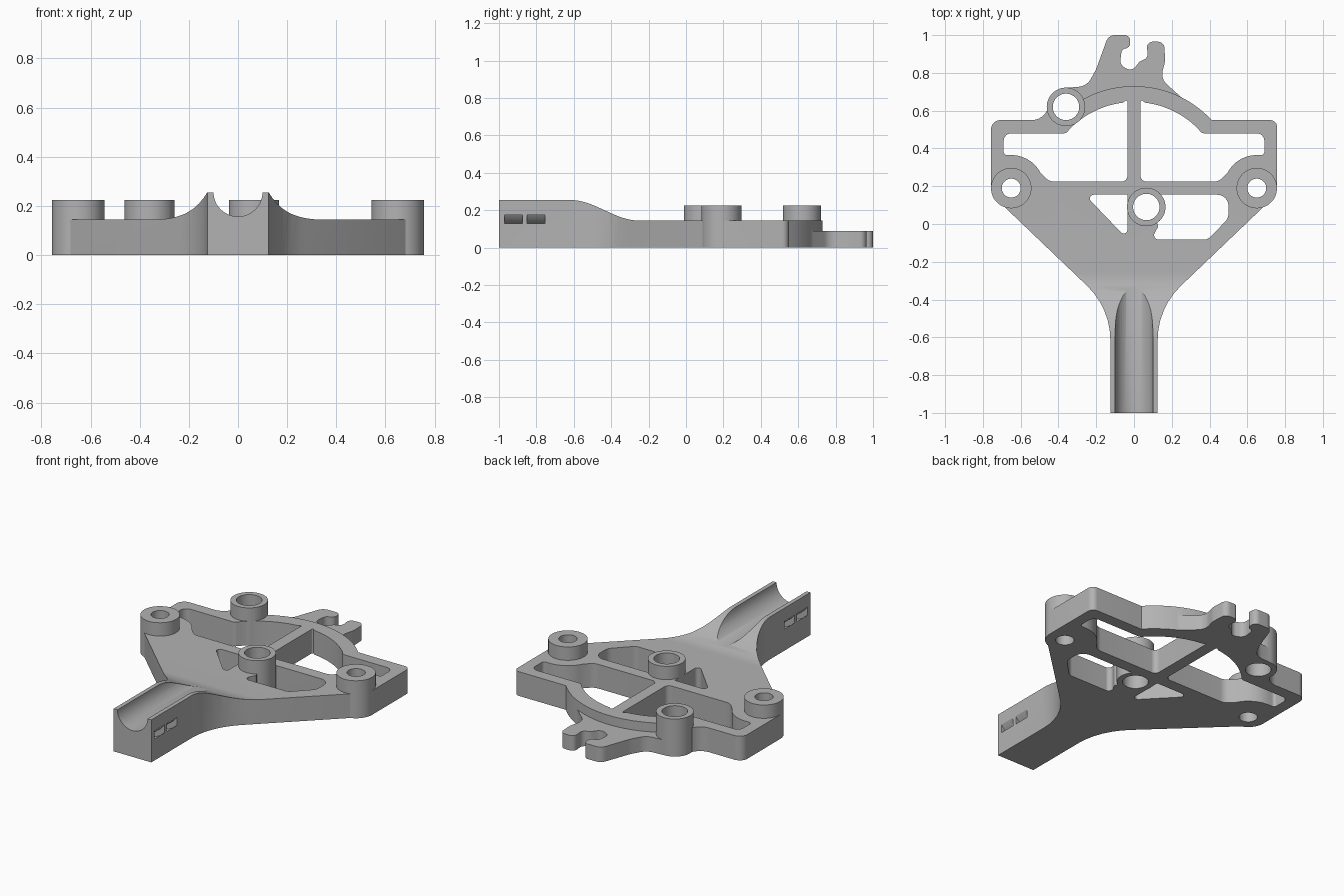
import bpy, bmesh, math
from mathutils import Vector

cube = bpy.data.objects.get("Cube")
if cube:
    bpy.data.objects.remove(cube, do_unlink=True)

grey = bpy.data.materials.new("plain_grey")
grey.use_nodes = True
grey.diffuse_color = (0.45, 0.45, 0.45, 1)
grey.node_tree.nodes["Principled BSDF"].inputs["Base Color"].default_value = grey.diffuse_color


def arc(cx, cy, r, a0, a1, n=24):
    """Points on a circular arc, angles in degrees."""
    steps = [math.radians(a0 + (a1 - a0) * i / n) for i in range(n + 1)]
    return [(cx + r * math.cos(a), cy + r * math.sin(a)) for a in steps]


def rounded(corners):
    """Polygon with a fillet at each (x, y, radius) corner; (x, y) stays sharp."""
    out = []
    for i, c in enumerate(corners):
        p = Vector(c[:2])
        if len(c) == 2:
            out.append(p)
            continue
        to_prev = Vector(corners[i - 1][:2]) - p
        to_next = Vector(corners[(i + 1) % len(corners)][:2]) - p
        half = to_prev.angle(to_next) / 2
        t = min(c[2] / math.tan(half), 0.49 * min(to_prev.length, to_next.length))
        r = t * math.tan(half)
        d1, d2 = to_prev.normalized(), to_next.normalized()
        centre = p + (d1 + d2).normalized() * r / math.sin(half)
        s, e = p + d1 * t - centre, p + d2 * t - centre
        a = math.atan2(s.y, s.x)
        sweep = (math.atan2(e.y, e.x) - a + math.pi) % math.tau - math.pi
        n = max(3, int(abs(sweep) / 0.12))
        out += [centre + r * Vector((math.cos(a + sweep * k / n), math.sin(a + sweep * k / n)))
                for k in range(n + 1)]
    return out


def prism(name, outline, lo, hi, axis="z"):
    """Extrude an outline along an axis between lo and hi."""
    place = {"z": lambda u, v, w: (u, v, w),
             "y": lambda u, v, w: (u, w, v),
             "x": lambda u, v, w: (w, u, v)}[axis]
    bm = bmesh.new()
    base = bm.faces.new([bm.verts.new(place(p[0], p[1], lo)) for p in outline])
    new = bmesh.ops.extrude_face_region(bm, geom=[base])["geom"]
    bmesh.ops.translate(bm, vec=place(0, 0, hi - lo),
                        verts=[g for g in new if isinstance(g, bmesh.types.BMVert)])
    bmesh.ops.recalc_face_normals(bm, faces=bm.faces)
    mesh = bpy.data.meshes.new(name)
    bm.to_mesh(mesh)
    bm.free()
    mesh.materials.append(grey)
    obj = bpy.data.objects.new(name, mesh)
    bpy.context.collection.objects.link(obj)
    return obj


def combine(target, other, operation):
    mod = target.modifiers.new("combine", "BOOLEAN")
    mod.operation, mod.solver, mod.object = operation, "EXACT", other
    bpy.context.view_layer.objects.active = target
    bpy.ops.object.modifier_apply(modifier=mod.name)
    bpy.data.objects.remove(other, do_unlink=True)


def mirrored(points):
    return [(-p[0],) + tuple(p[1:]) for p in reversed(points)]


# Plate and arm outline
side = [(0.125, -1), (0.125, -0.445, 0.4), (0.68, 0.085), (0.757, 0.19)]
arch = arc(0, 0.17, 0.56, 43, 122)
plan = rounded(side + [(0.757, 0.55, 0.035), (0.41, 0.55)] + arch
               + [(-0.43, 0.68), (-0.48, 0.55, 0.09), (-0.757, 0.55, 0.05)] + mirrored(side))
body = prism("bracket_body", plan, 0, 0.4)

# Side profile: tall arm easing down to the thin plate
ramp = [(-0.62 + 0.37 * i / 24, 0.2 + 0.055 * math.cos(math.pi * i / 24)) for i in range(25)]
profile = [(-1.1, 0), (-1.1, 0.255)] + ramp + [(1.1, 0.145), (1.1, 0)]
combine(body, prism("height_profile", profile, -1, 1, "x"), "INTERSECT")

# Thin hooked tongue behind the arch
hook = [(0.4, 0.54), (0.24, 0.68, 0.3), (0.14, 0.77, 0.08), (0.165, 0.86, 0.1), (0.16, 0.965, 0.035),
        (0.065, 0.965, 0.03), (0.075, 0.88, 0.05), (0.03, 0.86, 0.03), (-0.01, 0.81, 0.035),
        (-0.075, 0.84, 0.04), (-0.065, 0.925, 0.03), (-0.02, 0.935, 0.03), (-0.02, 1, 0.03),
        (-0.135, 1, 0.05), (-0.2, 0.82, 0.2), (-0.25, 0.73, 0.08), (-0.37, 0.72)]
tongue = rounded(hook) + arc(0, 0.17, 0.52, 128, 48)
combine(body, prism("hook_tongue", tongue, 0, 0.09), "UNION")

# Weight-saving windows
large = ([(0.035, 0.225, 0.03), (0.45, 0.225, 0.06)] + arc(0.65, 0.19, 0.175, 152, 88, 12)
         + [(0.69, 0.365, 0.03), (0.69, 0.48, 0.04), (0.36, 0.48, 0.03)]
         + arc(0, 0.17, 0.476, 45, 83) + [(0.035, 0.66, 0.03)])
triangle = [(-0.26, 0.155, 0.02), (-0.035, 0.155), (-0.035, -0.08, 0.02)]
pocket = [(0.1, 0.155), (0.5, 0.155, 0.06), (0.5, 0.03, 0.06), (0.39, -0.083, 0.05),
          (0.09, -0.083, 0.05), (0.13, -0.01, 0.02), (0.1, 0.04)]
for corners in (large, mirrored(large), triangle, pocket):
    combine(body, prism("window_cutter", rounded(corners), -0.1, 0.5), "DIFFERENCE")

# Screw bosses with through holes
bosses = [(-0.65, 0.19, 0.107, 0.05), (0.65, 0.19, 0.107, 0.05),
          (-0.36, 0.62, 0.102, 0.07), (0.065, 0.09, 0.102, 0.07)]
for x, y, outer, hole in bosses:
    combine(body, prism("boss", arc(x, y, outer, 0, 360, 48)[:-1], 0, 0.225), "UNION")
for x, y, outer, hole in bosses:
    combine(body, prism("hole_cutter", arc(x, y, hole, 0, 360, 48)[:-1], -0.1, 0.5), "DIFFERENCE")

# Round channel along the arm
channel = arc(0, 0.257, 0.1, 0, 360, 48)[:-1]
combine(body, prism("channel_cutter", channel, -1.1, -0.27, "y"), "DIFFERENCE")

# Curved strap slots passing under the channel
ring = arc(0, 0.255, 0.177, 180, 360) + arc(0, 0.255, 0.146, 360, 180)
for y in (-0.97, -0.85):
    combine(body, prism("slot_cutter", ring, y, y + 0.095, "y"), "DIFFERENCE")

body.select_set(True)
bpy.context.view_layer.objects.active = body
bpy.ops.object.shade_smooth_by_angle(angle=math.radians(30))
